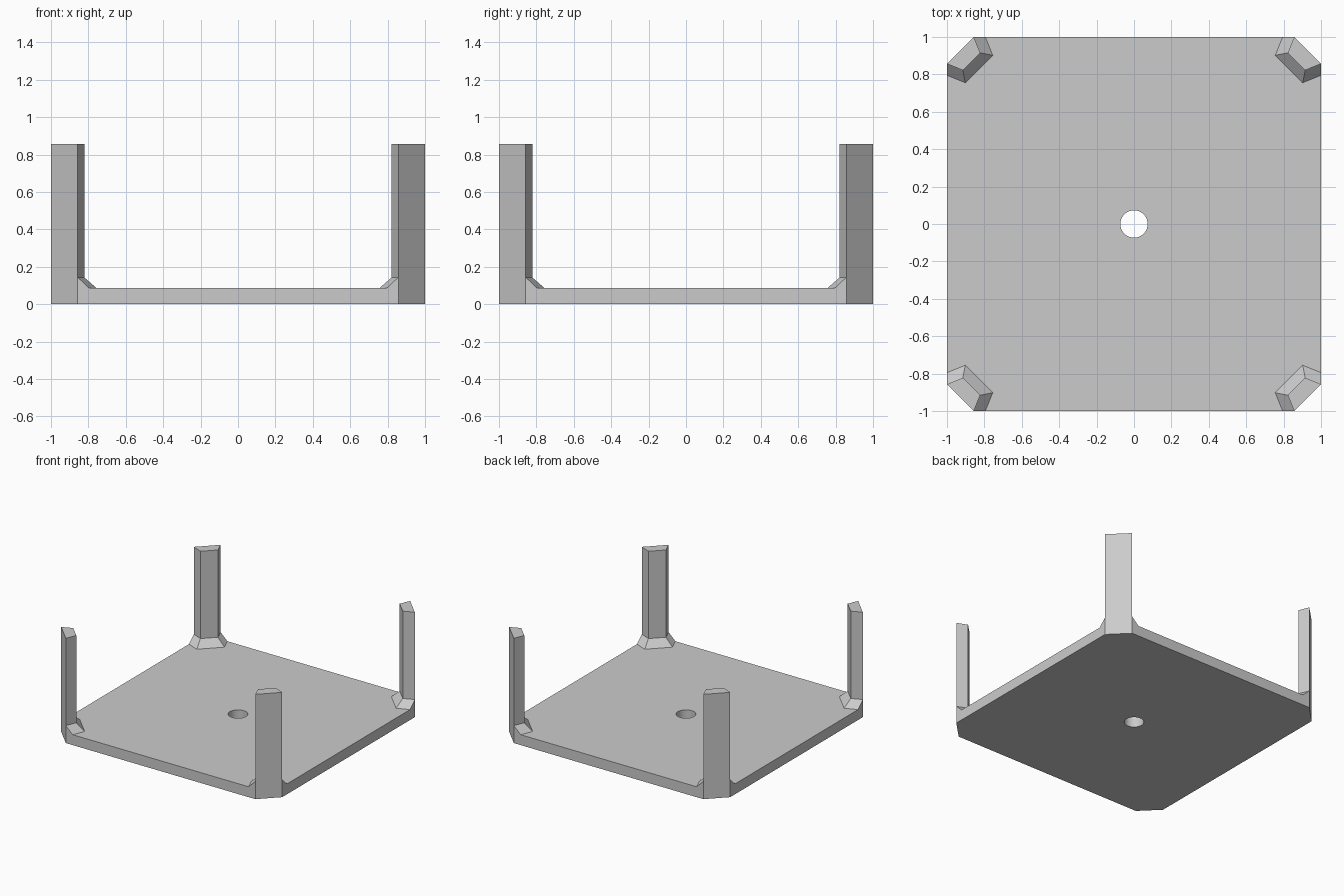
import bpy, bmesh, math

if "Cube" in bpy.data.objects:
    bpy.data.objects.remove(bpy.data.objects["Cube"])

THICK = 0.085      # plate thickness
FOOT_TOP = 0.143   # where the flared foot meets the post
HEIGHT = 0.857     # top of the posts
CUT = 0.857        # start of the corner chamfer
HOLE_R = 0.073

grey = bpy.data.materials.new("grey")
grey.diffuse_color = (0.6, 0.6, 0.6, 1)
grey.use_nodes = True
grey.node_tree.nodes["Principled BSDF"].inputs["Base Color"].default_value = grey.diffuse_color


def finish(bm, name):
    mesh = bpy.data.meshes.new(name)
    bm.to_mesh(mesh)
    bm.free()
    mesh.materials.append(grey)
    obj = bpy.data.objects.new(name, mesh)
    bpy.context.collection.objects.link(obj)
    return obj


def loop_edges(bm, pts):
    vs = [bm.verts.new((x, y, 0)) for x, y in pts]
    return [bm.edges.new((vs[i], vs[(i + 1) % len(vs)])) for i in range(len(vs))]


# Base plate: chamfered square with a round centre hole
bm = bmesh.new()
outline = [(1, -CUT), (1, CUT), (CUT, 1), (-CUT, 1),
           (-1, CUT), (-1, -CUT), (-CUT, -1), (CUT, -1)]
circle = [(HOLE_R * math.cos(2 * math.pi * i / 48),
           HOLE_R * math.sin(2 * math.pi * i / 48)) for i in range(48)]
edges = loop_edges(bm, outline) + loop_edges(bm, circle)
bmesh.ops.triangle_fill(bm, use_beauty=True, use_dissolve=False, edges=edges)
ext = bmesh.ops.extrude_face_region(bm, geom=bm.faces[:], use_keep_orig=True)
for v in ext["geom"]:
    if isinstance(v, bmesh.types.BMVert):
        v.co.z = THICK
bmesh.ops.recalc_face_normals(bm, faces=bm.faces[:])
plate = finish(bm, "base_plate")
bpy.context.view_layer.objects.active = plate
plate.select_set(True)
bpy.ops.object.shade_smooth_by_angle(angle=math.radians(30))
plate.select_set(False)

# Corner posts: mitred section rising from a flared foot
foot = [(CUT, 1), (0.795, 1), (0.755, 0.902), (0.902, 0.755), (1, 0.795), (1, CUT)]
a, b, c, d = (CUT, 1), (0.822, 0.915), (0.915, 0.822), (1, CUT)
section = [a, a, b, c, d, d]


def corner_post(name, sx, sy):
    bm = bmesh.new()
    rings = [[bm.verts.new((x * sx, y * sy, z)) for x, y in pts]
             for pts, z in ((foot, THICK), (section, FOOT_TOP), (section, HEIGHT))]
    for low, high in zip(rings, rings[1:]):
        for i in range(6):
            j = (i + 1) % 6
            bm.faces.new((low[i], low[j], high[j], high[i]))
    bm.faces.new(rings[0])
    bm.faces.new(rings[-1])
    bmesh.ops.remove_doubles(bm, verts=bm.verts[:], dist=1e-4)
    bmesh.ops.recalc_face_normals(bm, faces=bm.faces[:])
    # drop the hidden underside resting on the plate
    under = [f for f in bm.faces if all(v.co.z < THICK + 1e-4 for v in f.verts)]
    bmesh.ops.delete(bm, geom=under, context='FACES_ONLY')
    finish(bm, name)


for sy, depth in ((-1, "front"), (1, "back")):
    for sx, side in ((-1, "left"), (1, "right")):
        corner_post(f"{depth}_{side}_post", sx, sy)
